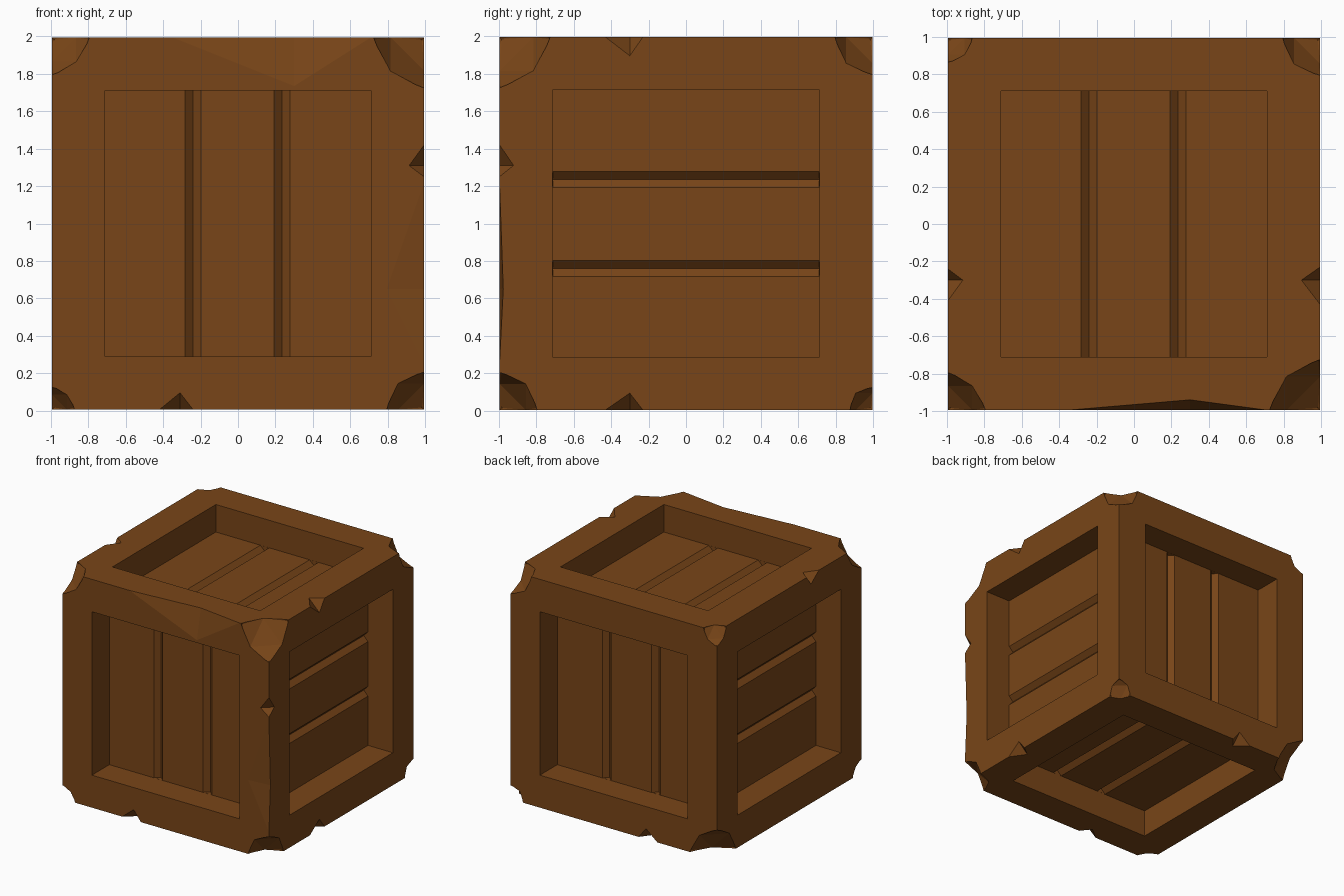
import bpy, bmesh
from mathutils import Vector

if "Cube" in bpy.data.objects:
    bpy.data.objects.remove(bpy.data.objects["Cube"])

H = 0.995        # half size of the crate
FRAME = 0.283    # width of the frame boards
DEPTH = 0.24     # how far panels sit behind the frame
C = Vector((0, 0, 1))

# Crate body: a cube with every face inset and pushed in
bm = bmesh.new()
bmesh.ops.create_cube(bm, size=2 * H)
panels = bm.faces[:]
bmesh.ops.inset_individual(bm, faces=panels, thickness=FRAME, use_even_offset=True)
for f in panels:
    n = f.normal.copy()
    r = bmesh.ops.extrude_discrete_faces(bm, faces=[f])["faces"][0]
    bmesh.ops.translate(bm, verts=r.verts[:], vec=-n * DEPTH)
bmesh.ops.remove_doubles(bm, verts=bm.verts[:], dist=1e-5)
bmesh.ops.translate(bm, verts=bm.verts[:], vec=C)
bmesh.ops.recalc_face_normals(bm, faces=bm.faces[:])
mesh = bpy.data.meshes.new("crate")
bm.to_mesh(mesh)
bm.free()
crate = bpy.data.objects.new("crate", mesh)
bpy.context.collection.objects.link(crate)
wood = bpy.data.materials.new("brown_wood")
wood.diffuse_color = (0.19, 0.06, 0.009, 1)
wood.use_nodes = True
wood.node_tree.nodes["Principled BSDF"].inputs["Base Color"].default_value = wood.diffuse_color
mesh.materials.append(wood)

cut = bmesh.new()


def hull(points):
    """Add one closed convex cutter."""
    vs = [cut.verts.new(Vector(p) + C) for p in points]
    r = bmesh.ops.convex_hull(cut, input=vs)
    loose = {v for v in r["geom_interior"] + r["geom_unused"]
             if isinstance(v, bmesh.types.BMVert)}
    if loose:
        bmesh.ops.delete(cut, geom=list(loose), context='VERTS')


# Plank grooves: two V cuts in every panel (normal, offset, length axes)
W, V = 0.0425, 0.04
L = H - FRAME - 0.001
for n, o, l in ((1, 0, 2), (0, 2, 1), (2, 0, 1)):
    for side in (-1, 1):
        for off in (-0.24, 0.235):
            pts = []
            for end in (-L, L):
                for du, dn in ((0, -V), (-2 * W, V), (2 * W, V)):
                    p = [0, 0, 0]
                    p[n] = side * (H - DEPTH + dn)
                    p[o] = off + du
                    p[l] = end
                    pts.append(p)
            hull(pts)

# Chopped corners: signs, reach along the edges, reach across the faces
E = 0.05
B = 0.012        # slight rounding where a chop meets an edge
for sx, sy, sz, d, f in ((-1, -1, 1, .20, .13), (1, -1, 1, .27, .18),
                         (1, -1, -1, .20, .14), (-1, -1, -1, .12, .08),
                         (-1, 1, 1, .13, .09), (1, 1, 1, .20, .14),
                         (1, 1, -1, .12, .09), (-1, 1, -1, .26, .17)):
    inward = [(-E, -E, -E)]
    for a in range(3):
        for x in (0, -E):
            p = [x or B] * 3
            p[a] = d
            q = [f, f, f]
            q[a] = x
            inward += [p, q]
    hull([(sx * (H - p[0]), sy * (H - p[1]), sz * (H - p[2])) for p in inward])


def nick(l, s1, s2, a, tip, b, d1, d2):
    """V notch on the edge along axis l, from a to b, deepest at tip."""
    u, v = [i for i in range(3) if i != l]
    pts = []
    for du, dv, t in ((0, 0, a), (-E, -E, a), (0, 0, b), (-E, -E, b),
                      (d1, 0, tip), (d1, -E, tip), (0, d2, tip), (-E, d2, tip)):
        p = [0, 0, 0]
        p[u], p[v], p[l] = s1 * (H - du), s2 * (H - dv), t
        pts.append(p)
    hull(pts)


# Edge nicks
nick(0, -1, -1, -.42, -.31, -.24, .09, .09)   # front bottom
nick(0, 1, -1, -.42, -.31, -.24, .09, .09)    # back bottom
nick(2, 1, -1, .25, .31, .42, .08, .075)      # front right upright
nick(1, 1, 1, -.43, -.30, -.23, .10, .10)     # right top
nick(1, 1, -1, -.43, -.30, -.23, .09, .09)    # right bottom
nick(1, -1, 1, -.41, -.30, -.24, .08, .08)    # left top
# Long worn patches
nick(0, -1, 1, -.35, .30, .71, .055, .26)     # front top
nick(2, 1, -1, -.75, -.35, .22, .20, .02)     # front right upright

bmesh.ops.recalc_face_normals(cut, faces=cut.faces[:])
cmesh = bpy.data.meshes.new("wear_cutter")
cut.to_mesh(cmesh)
cut.free()
cutter = bpy.data.objects.new("wear_cutter", cmesh)
bpy.context.collection.objects.link(cutter)
cutter.hide_render = True

# Carve the wear and grooves, then drop the cutter
mod = crate.modifiers.new("wear", 'BOOLEAN')
mod.operation = 'DIFFERENCE'
mod.solver = 'EXACT'
mod.use_self = True
mod.object = cutter
bpy.context.view_layer.objects.active = crate
crate.select_set(True)
bpy.ops.object.modifier_apply(modifier=mod.name)
bpy.data.objects.remove(cutter)
